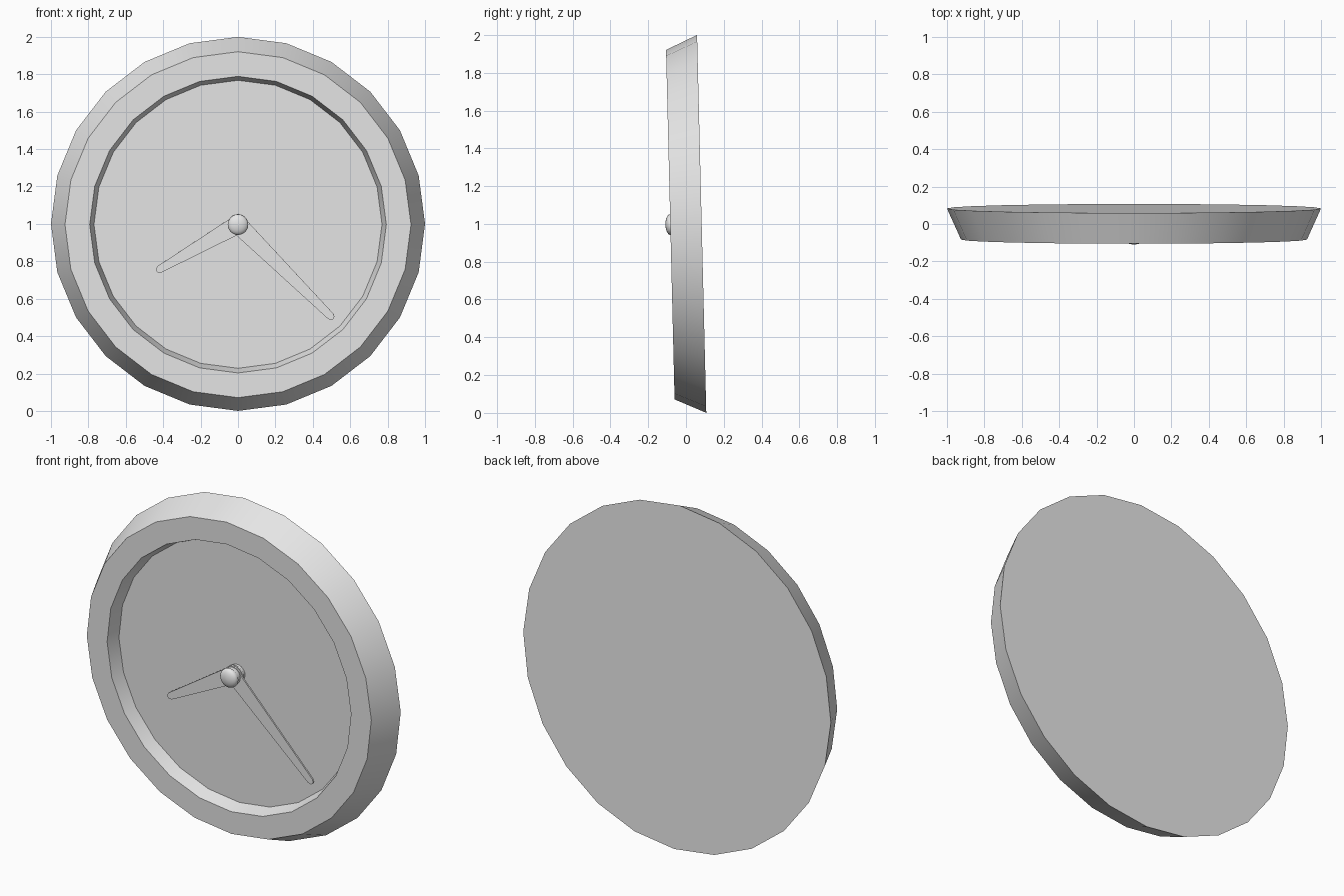
import bpy, bmesh, math
from mathutils import Matrix, Vector

cube = bpy.data.objects.get("Cube")
if cube:
    bpy.data.objects.remove(cube)

grey = bpy.data.materials.new("plain grey")
grey.use_nodes = True
grey.diffuse_color = (0.8, 0.8, 0.8, 1)
grey.node_tree.nodes["Principled BSDF"].inputs["Base Color"].default_value = (0.8, 0.8, 0.8, 1)

# The whole clock leans forward slightly
LEAN = Matrix.Translation((0, 0, 0.998)) @ Matrix.Rotation(math.radians(1.4), 4, 'X')


def finish(name, bm):
    bmesh.ops.remove_doubles(bm, verts=bm.verts[:], dist=0.0001)
    bmesh.ops.recalc_face_normals(bm, faces=bm.faces[:])
    bm.transform(LEAN)
    mesh = bpy.data.meshes.new(name)
    bm.to_mesh(mesh)
    bm.free()
    mesh.materials.append(grey)
    obj = bpy.data.objects.new(name, mesh)
    bpy.context.collection.objects.link(obj)
    bpy.ops.object.select_all(action='DESELECT')
    obj.select_set(True)
    bpy.context.view_layer.objects.active = obj
    bpy.ops.object.shade_smooth_by_angle(angle=math.radians(30))


def lathe(name, profile, sides):
    """Rings of (radius, y) around the y axis, closed by flat end caps."""
    bm = bmesh.new()
    rings = []
    for r, y in profile:
        angles = [2 * math.pi * i / sides for i in range(sides)]
        rings.append([bm.verts.new((r * math.cos(a), y, r * math.sin(a))) for a in angles])
    for a, b in zip(rings, rings[1:]):
        for i in range(sides):
            j = (i + 1) % sides
            bm.faces.new((a[i], a[j], b[j], b[i]))
    bm.faces.new(rings[0])
    bm.faces.new(rings[-1])
    finish(name, bm)


def hand(name, tip_x, tip_z, y, thick=0.01):
    """Tapered plate with a round boss at the centre and a blunt tip."""
    length = math.hypot(tip_x, tip_z)
    outline = [(0.055 * math.cos(math.radians(d)), 0.055 * math.sin(math.radians(d)))
               for d in range(60, 301, 20)]
    outline += [(length - 0.02, -0.02), (length - 0.004, -0.012),
                (length, 0), (length - 0.004, 0.012), (length - 0.02, 0.02)]
    along = Vector((tip_x, 0, tip_z)) / length
    across = Vector((-along.z, 0, along.x))
    bm = bmesh.new()
    face = bm.faces.new([bm.verts.new(along * u + across * v + Vector((0, y, 0)))
                         for u, v in outline])
    ext = bmesh.ops.extrude_face_region(bm, geom=[face])
    moved = [g for g in ext["geom"] if isinstance(g, bmesh.types.BMVert)]
    bmesh.ops.translate(bm, verts=moved, vec=(0, thick, 0))
    finish(name, bm)


# Case with flared side, flat rim and recessed dial
FRONT, BACK, DIAL = -0.083, 0.083, -0.006
lathe("clock_case", [(1.0, BACK), (0.925, FRONT), (0.793, FRONT), (0.77, DIAL)], 24)

# Hands
hand("minute_hand", 0.51, -0.505, -0.05)
hand("hour_hand", -0.437, -0.25, -0.036)

# Spindle with a domed cap
dome = [(0.055 * math.cos(t), FRONT - 0.026 * math.sin(t))
        for t in (math.pi / 2 * i / 6 for i in range(6))]
lathe("spindle_cap", [(0.05, DIAL), (0.05, FRONT + 0.012), (0.055, FRONT + 0.008)]
      + dome + [(0.002, FRONT - 0.026)], 24)
